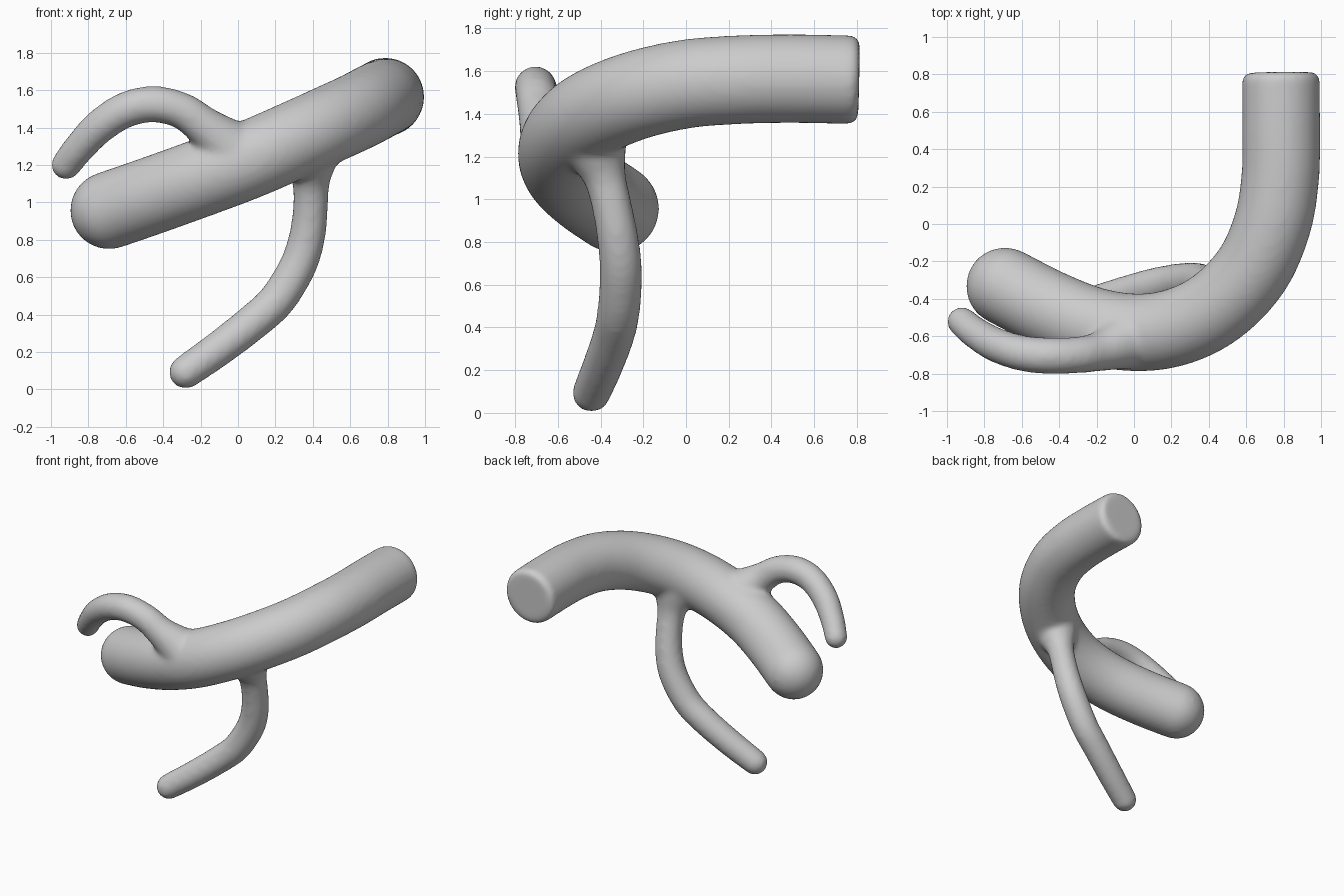
import bpy, bmesh, math
from mathutils import Vector

if "Cube" in bpy.data.objects:
    bpy.data.objects.remove(bpy.data.objects["Cube"])


def catmull(pts, steps=8):
    """Smooth a list of (x, y, z, radius) points."""
    p = [Vector(q) for q in pts]
    p = [2 * p[0] - p[1]] + p + [2 * p[-1] - p[-2]]
    out = []
    for i in range(1, len(p) - 2):
        a, b, c, d = p[i - 1:i + 3]
        for s in range(steps):
            t = s / steps
            out.append(0.5 * (2 * b + (c - a) * t + (2 * a - 5 * b + 4 * c - d) * t * t
                              + (3 * b - a - 3 * c + d) * t ** 3))
    return out + [p[-2]]


def tube(bm, pts, start_round, end_round, sides=40):
    """Sweep a circle along the points; each end is rounded by the given amount."""
    path = catmull(pts)
    pos = [q.to_3d() for q in path]
    rad = [q[3] for q in path]
    n = len(pos)
    tan = [(pos[min(i + 1, n - 1)] - pos[max(i - 1, 0)]).normalized() for i in range(n)]
    stations = list(zip(pos, tan, rad))

    def cap(i, sign, e):
        return [(pos[i] + tan[i] * sign * e * math.sin(a), tan[i], rad[i] - e + e * math.cos(a))
                for a in (k * math.pi / 2 / 8 * 0.97 for k in range(1, 9))]
    stations = cap(0, -1, start_round)[::-1] + stations + cap(n - 1, 1, end_round)

    rings, prev, u = [], None, None
    for c, t, r in stations:
        u = t.orthogonal().normalized() if prev is None else prev.rotation_difference(t) @ u
        prev = t
        v = t.cross(u)
        rings.append([bm.verts.new(c + r * (u * math.cos(w) + v * math.sin(w)))
                      for w in (2 * math.pi * k / sides for k in range(sides))])
    for a, b in zip(rings, rings[1:]):
        for k in range(sides):
            j = (k + 1) % sides
            bm.faces.new((a[k], a[j], b[j], b[k]))
    bm.faces.new(rings[0][::-1])
    bm.faces.new(rings[-1])


bm = bmesh.new()

# Thick limb: cut flat at the back, rounded at the left end
R = 0.208
limb = [(0.785, 0.77, 1.56), (0.787, 0.5, 1.565), (0.782, 0.25, 1.56), (0.74, 0.0, 1.54),
        (0.635, -0.24, 1.485), (0.46, -0.43, 1.405), (0.26, -0.54, 1.315),
        (0.04, -0.58, 1.22), (-0.2, -0.55, 1.13), (-0.45, -0.455, 1.04), (-0.69, -0.333, 0.957)]
tube(bm, [q + (R,) for q in limb], 0.04, R)

# Lower twig, flared where it leaves the limb
tube(bm, [(0.39, -0.44, 1.3, 0.17), (0.39, -0.41, 1.2, 0.135), (0.39, -0.38, 1.1, 0.1),
          (0.388, -0.35, 0.98, 0.094), (0.37, -0.32, 0.82, 0.097), (0.32, -0.305, 0.66, 0.1),
          (0.21, -0.315, 0.48, 0.1), (0.08, -0.34, 0.36, 0.098), (-0.1, -0.39, 0.22, 0.095),
          (-0.28, -0.443, 0.093, 0.09)], 0.1, 0.09)

# Upper twig, arching over to the left
tube(bm, [(0.0, -0.6, 1.24, 0.19), (-0.08, -0.64, 1.32, 0.145), (-0.18, -0.68, 1.405, 0.108),
          (-0.3, -0.7, 1.49, 0.098), (-0.45, -0.705, 1.525, 0.098), (-0.6, -0.69, 1.495, 0.096),
          (-0.74, -0.645, 1.405, 0.092), (-0.85, -0.58, 1.29, 0.085),
          (-0.92, -0.522, 1.2, 0.08)], 0.1, 0.08)

bmesh.ops.recalc_face_normals(bm, faces=bm.faces)
mesh = bpy.data.meshes.new("branch")
bm.to_mesh(mesh)
bm.free()
branch = bpy.data.objects.new("branch", mesh)
bpy.context.collection.objects.link(branch)

# Fuse the tubes into one skin and soften the joints
fuse = branch.modifiers.new("fuse", 'REMESH')
fuse.mode = 'VOXEL'
fuse.voxel_size = 0.018
fuse.use_smooth_shade = True
soft = branch.modifiers.new("soften", 'SMOOTH')
soft.factor = 0.5
soft.iterations = 12
